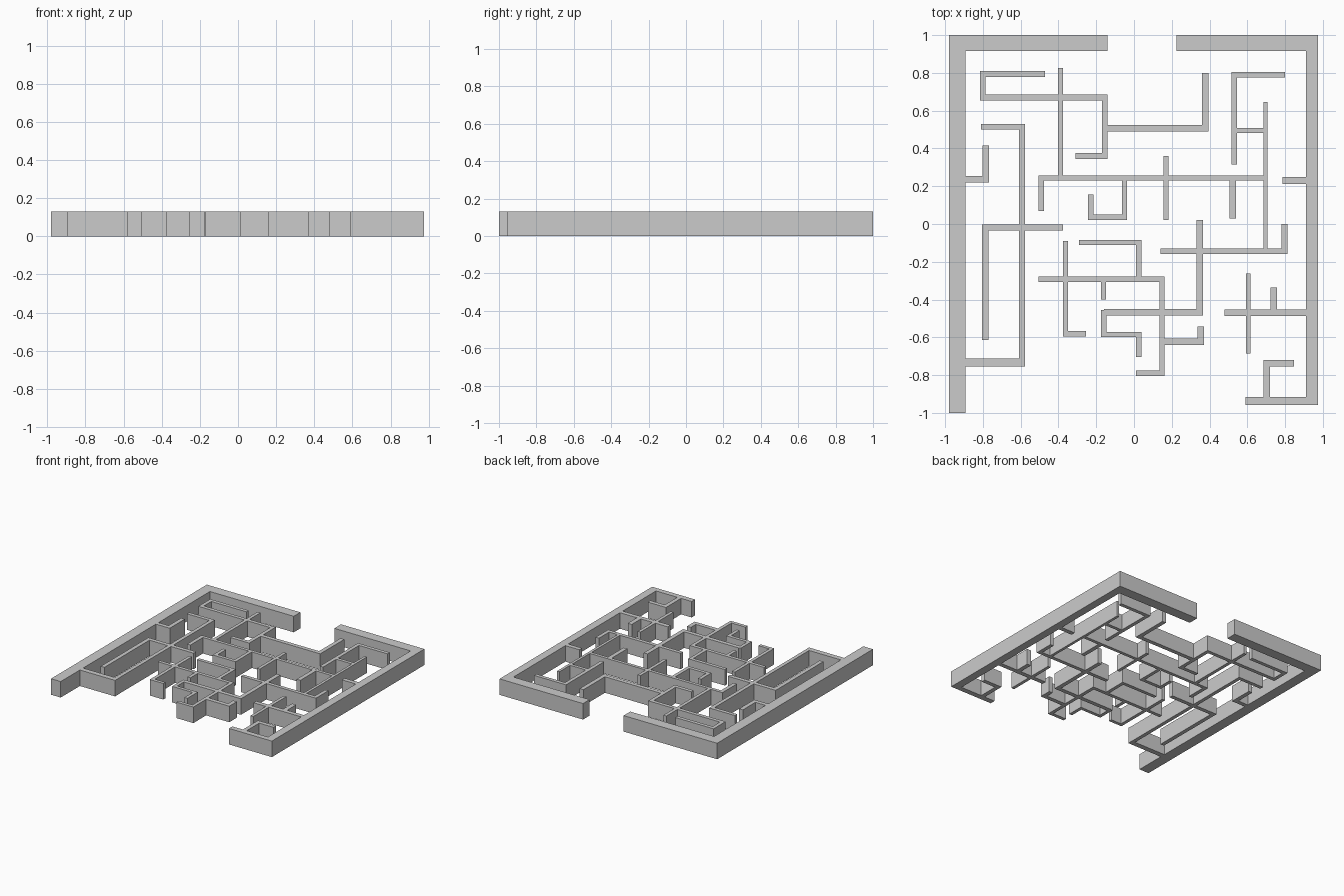
import bpy, bmesh

HEIGHT = 0.13


def strips(paths):
    """Turn wall centrelines (width, point, point, ...) into rectangles, filling the corners."""
    rects = []
    for w, *pts in paths:
        h = w / 2
        last = len(pts) - 2
        for i, ((ax, ay), (bx, by)) in enumerate(zip(pts, pts[1:])):
            s = h if i > 0 else 0          # free ends stay flush, corners extend
            e = h if i < last else 0
            if abs(ay - by) < 1e-6:
                d = 1 if bx > ax else -1
                xs, ys = sorted((ax - d * s, bx + d * e)), (ay - h, ay + h)
            else:
                d = 1 if by > ay else -1
                xs, ys = (ax - h, ax + h), sorted((ay - d * s, by + d * e))
            rects.append([round(v, 4) for v in (*xs, *ys)])
    return rects


def build_walls(name, rects):
    """Merge overlapping rectangles into one footprint and extrude it upward."""
    xs = sorted({v for r in rects for v in r[:2]})
    ys = sorted({v for r in rects for v in r[2:]})
    cells = set()
    for x0, x1, y0, y1 in rects:
        for i in range(xs.index(x0), xs.index(x1)):
            for j in range(ys.index(y0), ys.index(y1)):
                cells.add((i, j))
    bm = bmesh.new()
    verts = {}

    def vert(i, j):
        if (i, j) not in verts:
            verts[i, j] = bm.verts.new((xs[i], ys[j], 0))
        return verts[i, j]

    for i, j in sorted(cells):
        bm.faces.new([vert(i, j), vert(i + 1, j), vert(i + 1, j + 1), vert(i, j + 1)])
    base = bm.faces[:]
    ext = bmesh.ops.extrude_face_region(bm, geom=base, use_keep_orig=True)
    top = [g for g in ext["geom"] if isinstance(g, bmesh.types.BMVert)]
    bmesh.ops.translate(bm, verts=top, vec=(0, 0, HEIGHT))
    bmesh.ops.recalc_face_normals(bm, faces=bm.faces[:])
    bmesh.ops.dissolve_limit(bm, angle_limit=0.02, verts=bm.verts[:], edges=bm.edges[:])
    mesh = bpy.data.meshes.new(name)
    bm.to_mesh(mesh)
    bm.free()
    bpy.context.collection.objects.link(bpy.data.objects.new(name, mesh))


# Thick outer frame: x0, x1, y0, y1
frame = [
    [-0.98, -0.893, -1, 1], [-0.98, -0.14, 0.915, 1],
    [0.225, 0.975, 0.915, 1], [0.91, 0.975, -0.958, 1],
    [0.59, 0.975, -0.958, -0.915],
]
# Partitions attached to the frame
left_partitions = [
    (0.034, (-0.893, 0.238), (-0.785, 0.238), (-0.785, 0.415)),
    (0.042, (-0.893, -0.733), (-0.577, -0.733)),
    (0.03, (-0.593, -0.74), (-0.593, 0.515), (-0.81, 0.515)),
    (0.033, (-0.375, -0.018), (-0.788, -0.018), (-0.788, -0.613)),
]
right_partitions = [
    (0.036, (0.785, 0.23), (0.91, 0.23)),
    (0.036, (0.48, -0.47), (0.91, -0.47)),
    (0.026, (0.605, -0.262), (0.605, -0.685)),
    (0.036, (0.74, -0.335), (0.74, -0.46)),
    (0.034, (0.702, -0.92), (0.702, -0.738), (0.848, -0.738)),
]
# Free-standing inner maze, back half
inner_back = [
    (0.03, (-0.47, 0.794), (-0.8, 0.794), (-0.8, 0.67),
     (-0.155, 0.67), (-0.155, 0.36), (-0.31, 0.36)),
    (0.027, (-0.389, 0.825), (-0.389, 0.24)),
    (0.034, (-0.155, 0.508), (0.378, 0.508), (0.378, 0.8)),
    (0.026, (-0.492, 0.243), (0.7, 0.243)),
    (0.031, (-0.491, 0.256), (-0.491, 0.07)),
    (0.026, (0.17, 0.36), (0.17, 0.02)),
    (0.028, (-0.05, 0.243), (-0.05, 0.035), (-0.229, 0.035), (-0.229, 0.155)),
    (0.034, (0.523, 0.243), (0.523, 0.03)),
    (0.022, (0.696, 0.645), (0.696, -0.14)),
    (0.03, (0.53, 0.315), (0.53, 0.79), (0.8, 0.79)),
    (0.027, (0.53, 0.495), (0.696, 0.495)),
]
# Free-standing inner maze, front half
inner_front = [
    (0.03, (0.14, -0.145), (0.797, -0.145), (0.797, 0)),
    (0.034, (0.349, 0.02), (0.349, -0.468), (-0.158, -0.468)),
    (0.027, (-0.16, -0.455), (-0.16, -0.584), (0.025, -0.584), (0.025, -0.705)),
    (0.028, (-0.505, -0.293), (0.148, -0.293), (0.148, -0.79), (0.01, -0.79)),
    (0.034, (0.148, -0.623), (0.353, -0.623), (0.353, -0.542)),
    (0.027, (-0.162, -0.293), (-0.162, -0.4)),
    (0.028, (0.025, -0.293), (0.025, -0.098), (-0.29, -0.098)),
    (0.027, (-0.363, -0.09), (-0.363, -0.581), (-0.255, -0.581)),
]

build_walls("outer_walls", frame + strips(left_partitions + right_partitions))
build_walls("inner_walls", strips(inner_back + inner_front))
